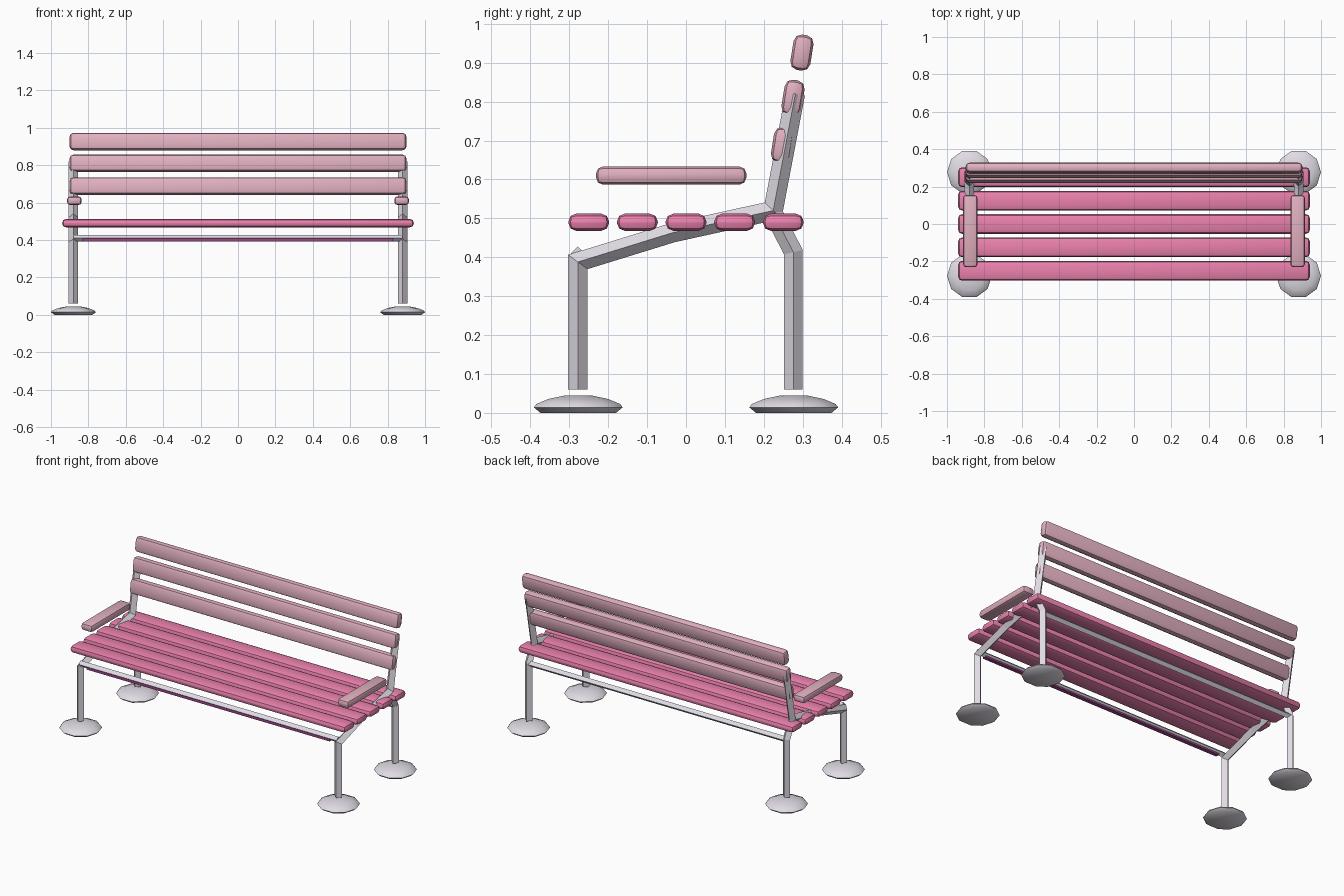
import bpy, bmesh, math
from mathutils import Vector, Matrix

if "Cube" in bpy.data.objects:
    bpy.data.objects.remove(bpy.data.objects["Cube"])


def material(name, rgb):
    m = bpy.data.materials.new(name)
    m.diffuse_color = (*rgb, 1)
    m.use_nodes = True
    m.node_tree.nodes["Principled BSDF"].inputs["Base Color"].default_value = m.diffuse_color
    return m


SEAT = material("seat_pink", (0.83, 0.22, 0.42))
PALE = material("pale_pink", (0.75, 0.43, 0.52))
STEEL = material("pale_metal", (0.75, 0.71, 0.78))
PURPLE = material("strip_purple", (0.35, 0.06, 0.25))


def finish(bm, name, mat, smooth=None):
    bmesh.ops.recalc_face_normals(bm, faces=bm.faces)
    me = bpy.data.meshes.new(name)
    bm.to_mesh(me)
    bm.free()
    me.materials.append(mat)
    ob = bpy.data.objects.new(name, me)
    bpy.context.collection.objects.link(ob)
    if smooth:
        bpy.ops.object.select_all(action='DESELECT')
        bpy.context.view_layer.objects.active = ob
        ob.select_set(True)
        bpy.ops.object.shade_smooth_by_angle(angle=math.radians(smooth))
    return ob


def slat(name, loc, size, bevel, mat, tilt=0):
    bm = bmesh.new()
    bmesh.ops.create_cube(bm, size=1)
    bmesh.ops.scale(bm, vec=size, verts=bm.verts)
    if bevel:
        bmesh.ops.bevel(bm, geom=bm.edges[:], offset=bevel, segments=2,
                        profile=0.5, affect='EDGES', clamp_overlap=True)
    bmesh.ops.transform(bm, matrix=Matrix.Translation(loc) @ Matrix.Rotation(tilt, 4, 'X'),
                        verts=bm.verts)
    return finish(bm, name, mat, 40 if bevel else None)


def side_tube(name, x, path, r):
    """Mitred diamond tube following a (y, z) path at a fixed x."""
    pts = [Vector(p) for p in path]
    bm = bmesh.new()
    rings = []
    for i, p in enumerate(pts):
        a = (p - pts[i - 1]).normalized() if i else None
        b = (pts[i + 1] - p).normalized() if i < len(pts) - 1 else None
        d = ((a or b) + (b or a)).normalized()
        n = Vector((-d.y, d.x)) * (r / d.dot(a or b))
        rings.append([bm.verts.new(c) for c in (
            (x, p.x + n.x, p.y + n.y), (x + r, p.x, p.y),
            (x, p.x - n.x, p.y - n.y), (x - r, p.x, p.y))])
    for s, t in zip(rings, rings[1:]):
        for k in range(4):
            bm.faces.new((s[k], s[k - 1], t[k - 1], t[k]))
    bm.faces.new(rings[0])
    bm.faces.new(rings[-1])
    return finish(bm, name, STEEL)


def foot(name, x, y):
    """Low ten-sided domed disc."""
    bm = bmesh.new()
    rings = []
    for r, z in ((0.102, 0.0), (0.12, 0.014), (0.113, 0.023), (0.08, 0.036), (0.035, 0.045)):
        rings.append([bm.verts.new((x + r * math.cos(k * math.tau / 10),
                                    y + r * math.sin(k * math.tau / 10), z))
                      for k in range(10)])
    for s, t in zip(rings, rings[1:]):
        for k in range(10):
            bm.faces.new((s[k], s[k - 1], t[k - 1], t[k]))
    bm.faces.new(rings[0])
    bm.faces.new(rings[-1])
    return finish(bm, name, STEEL, 40)


# Seat slats
for i in range(5):
    slat(f"seat_slat_{i + 1}", (0, -0.25 + 0.125 * i, 0.49), (1.88, 0.105, 0.044),
         0.02, SEAT)

# Leaning backrest slats
for i, (y, z) in enumerate(((0.248, 0.688), (0.275, 0.81), (0.298, 0.926))):
    slat(f"back_slat_{i + 1}", (0, y, z), (1.80, 0.052, 0.092), 0.02, PALE,
         math.radians(-9))

# Side frames, armrests and feet
for side, x in (("left", -0.88), ("right", 0.88)):
    side_tube(f"{side}_front_leg_and_back_frame", x,
              [(-0.278, 0.06), (-0.278, 0.388), (-0.035, 0.463),
               (0.224, 0.52), (0.281, 0.82)], 0.025)
    side_tube(f"{side}_rear_leg", x,
              [(0.276, 0.06), (0.276, 0.413), (0.225, 0.512)], 0.024)
    slat(f"{side}_armrest", (math.copysign(0.875, x), -0.038, 0.61),
         (0.078, 0.386, 0.046), 0.017, PALE)
    for end, y in (("front", -0.277), ("rear", 0.277)):
        foot(f"{side}_{end}_foot", x, y)

# Long rails between the side frames
for end, y in (("front", -0.278), ("rear", 0.276)):
    bm = bmesh.new()
    bmesh.ops.create_cone(bm, cap_ends=True, segments=4, radius1=0.018,
                          radius2=0.018, depth=1.76)
    turn = Matrix.Rotation(math.pi / 2, 4, 'Y')
    bmesh.ops.transform(bm, matrix=Matrix.Translation((0, y, 0.41)) @ turn, verts=bm.verts)
    # keep the diamond corner pointing up
    if max(v.co.z for v in bm.verts) < 0.425:
        bmesh.ops.rotate(bm, cent=(0, y, 0.41), verts=bm.verts,
                         matrix=Matrix.Rotation(math.pi / 4, 3, 'X'))
    finish(bm, f"{end}_rail", STEEL)

# Coloured strip under the front rail
slat("front_rail_strip", (0, -0.281, 0.399), (1.66, 0.024, 0.016), 0, PURPLE)
